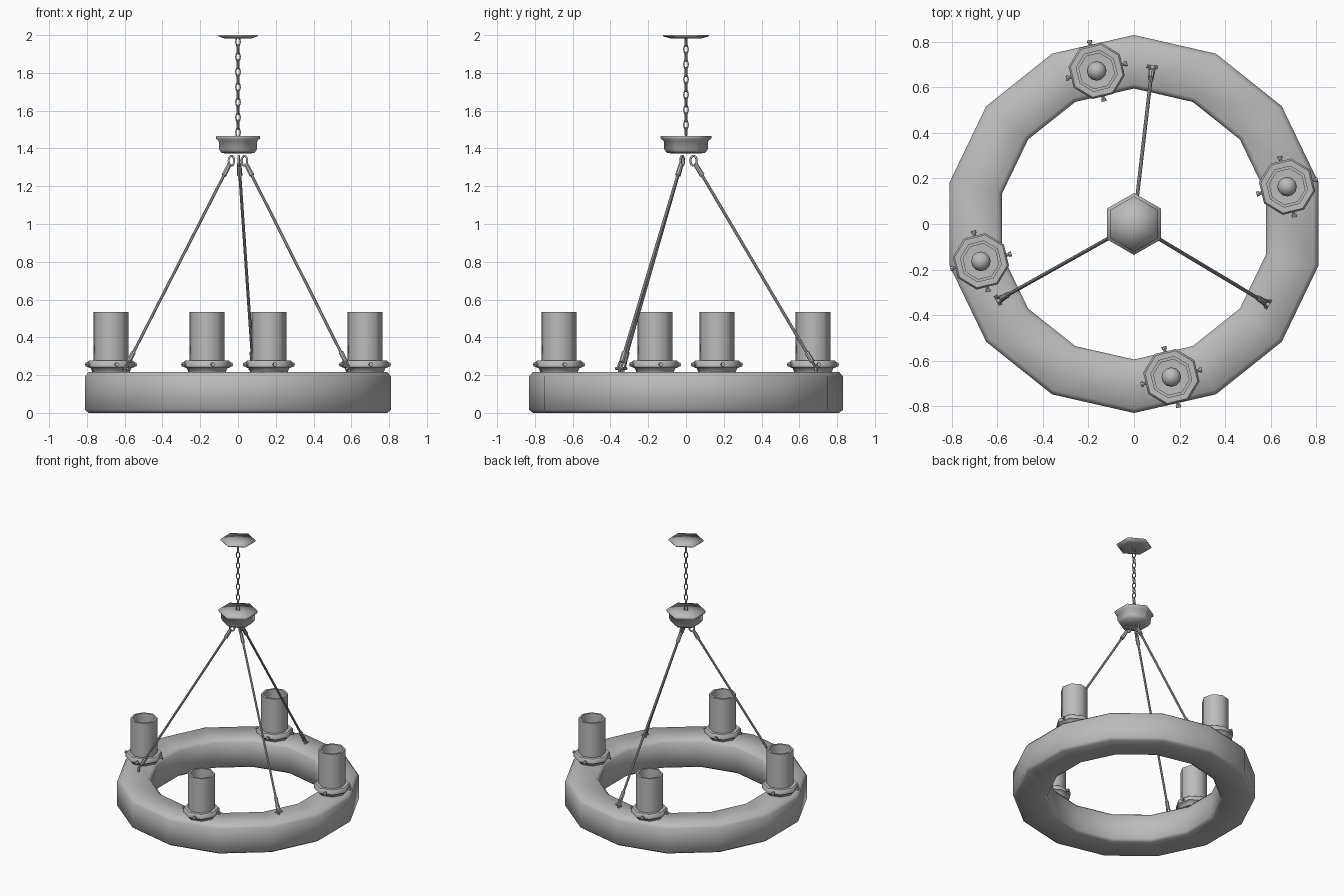
import bpy, bmesh
from math import sin, cos, pi, radians
from mathutils import Vector, Matrix

if "Cube" in bpy.data.objects:
    bpy.data.objects.remove(bpy.data.objects["Cube"])

GREY = (0.5, 0.5, 0.5, 1)
metal = bpy.data.materials.new("plain grey")
metal.use_nodes = True
metal.diffuse_color = GREY
metal.node_tree.nodes["Principled BSDF"].inputs["Base Color"].default_value = GREY


def make(name, bm, loc=(0, 0, 0), angle=None):
    """Turn a bmesh into a smooth object; angle keeps sharper edges crisp."""
    bmesh.ops.recalc_face_normals(bm, faces=bm.faces)
    mesh = bpy.data.meshes.new(name)
    bm.to_mesh(mesh)
    bm.free()
    mesh.materials.append(metal)
    ob = bpy.data.objects.new(name, mesh)
    bpy.context.collection.objects.link(ob)
    ob.location = loc
    bpy.ops.object.select_all(action="DESELECT")
    ob.select_set(True)
    bpy.context.view_layer.objects.active = ob
    if angle:
        bpy.ops.object.shade_smooth_by_angle(angle=radians(angle))
    else:
        bpy.ops.object.shade_smooth()
    return ob


def lathe(name, profile, sides, start=0.0, loop=False, loc=(0, 0, 0), angle=None):
    """Revolve (radius, height) points; radius zero becomes a pole."""
    bm = bmesh.new()
    rings = []
    for r, z in profile:
        n = sides if r > 0 else 1
        rings.append([bm.verts.new((r * cos(start + 2 * pi * i / sides),
                                    r * sin(start + 2 * pi * i / sides), z)) for i in range(n)])
    pairs = list(zip(rings, rings[1:]))
    if loop:
        pairs.append((rings[-1], rings[0]))
    for a, b in pairs:
        for i in range(sides):
            j = (i + 1) % sides
            quad = [a[i % len(a)], a[j % len(a)], b[j % len(b)], b[i % len(b)]]
            bm.faces.new(list(dict.fromkeys(quad)))
    return make(name, bm, loc, angle)


def bar(name, a, b, r1, r2=None, sides=8):
    """Round bar between two points."""
    a, b = Vector(a), Vector(b)
    d = b - a
    bm = bmesh.new()
    turn = d.to_track_quat("Z", "Y").to_matrix().to_4x4()
    bmesh.ops.create_cone(bm, cap_ends=True, segments=sides, radius1=r1,
                          radius2=r1 if r2 is None else r2, depth=d.length, matrix=turn)
    return make(name, bm, (a + b) / 2, 40)


def link(name, centre, half_width, half_height, wire, turn):
    """Oval wire loop standing upright, turned about z."""
    bm = bmesh.new()
    n, m = 14, 6
    grid = []
    for i in range(n):
        t = 2 * pi * i / n
        out = Vector((cos(t), 0, sin(t)))
        mid = Vector((half_width * cos(t), 0, half_height * sin(t)))
        grid.append([bm.verts.new(mid + wire * (out * cos(2 * pi * k / m)
                     + Vector((0, 1, 0)) * sin(2 * pi * k / m))) for k in range(m)])
    for i in range(n):
        for k in range(m):
            p, q = grid[i], grid[(i + 1) % n]
            bm.faces.new((p[k], q[k], q[(k + 1) % m], p[(k + 1) % m]))
    bmesh.ops.rotate(bm, verts=bm.verts, matrix=Matrix.Rotation(turn, 3, "Z"))
    return make(name, bm, centre)


# Main ring
lathe("main_ring", [(0.81, 0.0), (0.83, 0.015), (0.83, 0.195), (0.81, 0.217),
                    (0.615, 0.217), (0.595, 0.195), (0.595, 0.015), (0.615, 0.0)],
      14, pi / 2, loop=True)

# Ceiling plate and hub
lathe("ceiling_plate", [(0, 2.0), (0.122, 2.0), (0.12, 1.993), (0.08, 1.982), (0, 1.982)], 6, pi / 2)
lathe("hub", [(0, 1.467), (0.136, 1.467), (0.134, 1.452), (0.118, 1.44), (0.115, 1.395),
              (0.1, 1.375), (0, 1.372)], 6, pi / 2)

# Chain
count = 13
for i in range(count):
    z = 1.485 + (1.965 - 1.485) * i / (count - 1)
    link("chain_link", (0, 0, z), 0.012, 0.024, 0.004, radians(20) + (i % 2) * pi / 2)

# Suspension rods with eyes, sleeves and anchor forks
for x, y in [(0.08, 0.69), (0.588, -0.352), (-0.597, -0.335)]:
    foot = Vector((x, y, 0.235))
    out = Vector((x, y, 0)).normalized()
    side = Vector((-out.y, out.x, 0))
    top = out * 0.04 + Vector((0, 0, 1.335))
    run = (foot - top).normalized()
    heading = Vector((1, 0, 0)).angle(out) * (1 if y > 0 else -1)
    link("rod_eye", top, 0.017, 0.026, 0.006, heading)
    bar("upper_sleeve", top + run * 0.02, top + run * 0.09, 0.012, 0.014)
    bar("rod", top + run * 0.08, foot - run * 0.08, 0.008)
    bar("lower_sleeve", foot - run * 0.1, foot - run * 0.04, 0.013)
    for s in (-1, 1):
        bar("fork_arm", foot - run * 0.05 + side * s * 0.008, foot + side * s * 0.012, 0.006)
    bar("anchor_pin", foot - side * 0.024, foot + side * 0.024, 0.007)
    bar("anchor_post", foot - Vector((0, 0, 0.03)), foot + Vector((0, 0, 0.008)), 0.009)

# Lamps: cup, glass shade, socket, bulb and screws
for q in range(4):
    turn = radians(13.7) + q * pi / 2
    centre = Vector((0.692 * cos(turn), 0.692 * sin(turn), 0))
    face = turn + pi / 8
    lathe("lamp_cup", [(0, 0.215), (0.1, 0.215), (0.108, 0.235), (0.125, 0.243), (0.125, 0.268),
                       (0.117, 0.277), (0.09, 0.277), (0, 0.265)], 8, face, loc=centre, angle=50)
    lathe("lamp_shade", [(0.093, 0.265), (0.093, 0.535), (0.079, 0.535), (0.079, 0.265)],
          8, face, loop=True, loc=centre, angle=50)
    lathe("lamp_socket", [(0, 0.26), (0.028, 0.26), (0.028, 0.32), (0, 0.32)], 8, face,
          loc=centre, angle=50)
    bm = bmesh.new()
    bmesh.ops.create_uvsphere(bm, u_segments=12, v_segments=8, radius=0.043)
    make("bulb", bm, centre + Vector((0, 0, 0.355)))
    for k in range(4):
        d = Vector((cos(turn + k * pi / 2), sin(turn + k * pi / 2), 0))
        mid = centre + Vector((0, 0, 0.256))
        bar("cup_screw", mid + d * 0.08, mid + d * 0.13, 0.007)
        bar("screw_head", mid + d * 0.126, mid + d * 0.138, 0.011)
